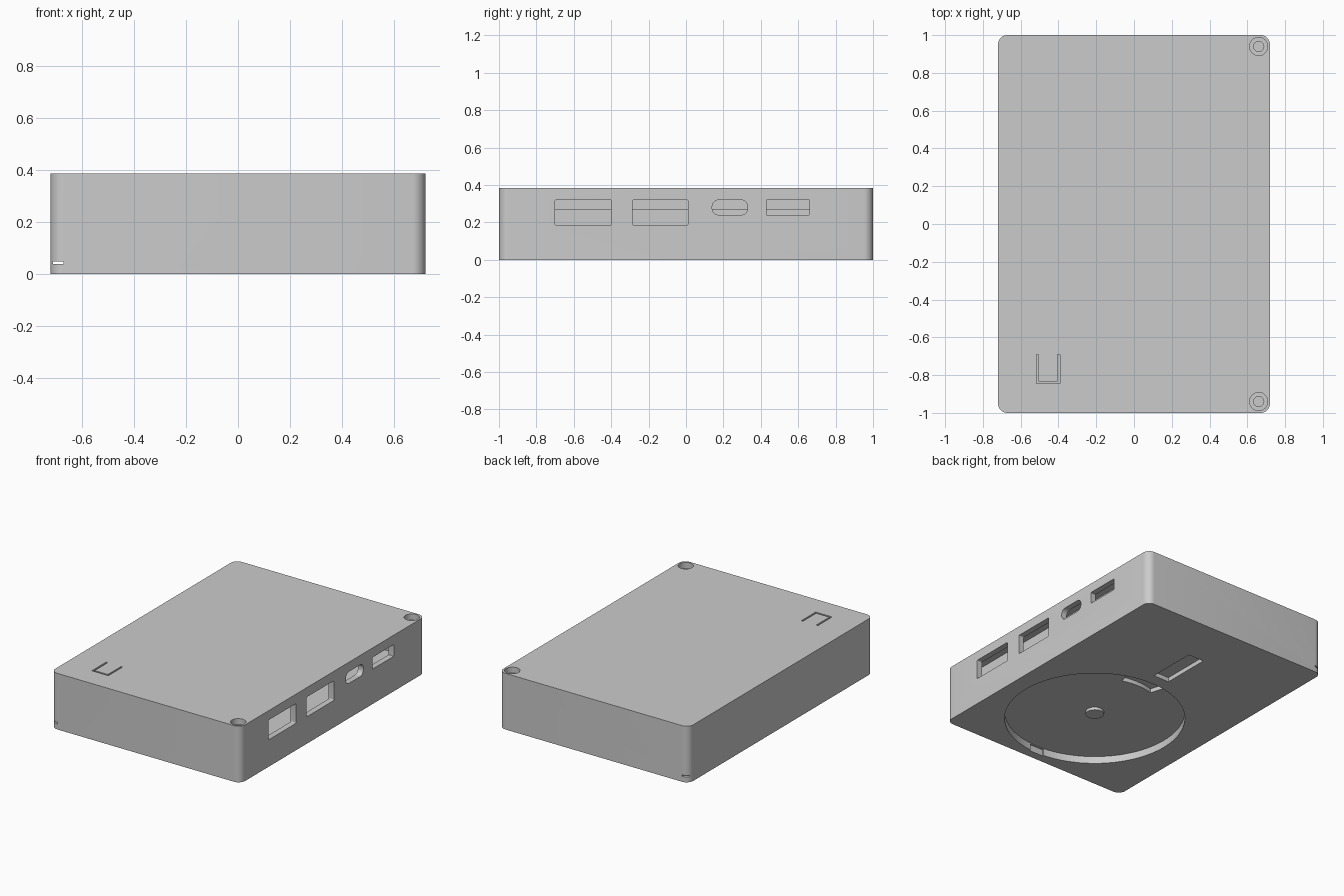
import bpy, bmesh, math

if "Cube" in bpy.data.objects:
    bpy.data.objects.remove(bpy.data.objects["Cube"])

gray = bpy.data.materials.new("case gray")
gray.diffuse_color = (0.6, 0.6, 0.6, 1)
gray.use_nodes = True
gray.node_tree.nodes["Principled BSDF"].inputs["Base Color"].default_value = gray.diffuse_color


def rounded(u0, u1, v0, v1, r=0.0, n=8):
    """Outline of a rectangle with rounded corners."""
    if r == 0:
        return [(u0, v0), (u1, v0), (u1, v1), (u0, v1)]
    pts = []
    corners = [(u1 - r, v1 - r), (u0 + r, v1 - r), (u0 + r, v0 + r), (u1 - r, v0 + r)]
    for k, (cu, cv) in enumerate(corners):
        for i in range(n + 1):
            a = math.pi / 2 * (k + i / n)
            pts.append((cu + r * math.cos(a), cv + r * math.sin(a)))
    return pts


def circle(cx, cy, r, n=48):
    return [(cx + r * math.cos(2 * math.pi * i / n), cy + r * math.sin(2 * math.pi * i / n))
            for i in range(n)]


def prism(name, outline, a, b, axis="z"):
    """Extrude an outline from a to b along z, or along x for a (y, z) outline."""
    bm = bmesh.new()
    place = (lambda u, v, w: (u, v, w)) if axis == "z" else (lambda u, v, w: (w, u, v))
    low = [bm.verts.new(place(u, v, a)) for u, v in outline]
    top = [bm.verts.new(place(u, v, b)) for u, v in outline]
    bm.faces.new(low)
    bm.faces.new(top)
    n = len(outline)
    for i in range(n):
        j = (i + 1) % n
        bm.faces.new((low[i], low[j], top[j], top[i]))
    bmesh.ops.recalc_face_normals(bm, faces=bm.faces)
    mesh = bpy.data.meshes.new(name)
    bm.to_mesh(mesh)
    bm.free()
    mesh.materials.append(gray)
    ob = bpy.data.objects.new(name, mesh)
    bpy.context.collection.objects.link(ob)
    return ob


def combine(tool, operation="DIFFERENCE"):
    """Apply a boolean to the case and remove the tool."""
    tool.hide_render = True
    bpy.context.view_layer.objects.active = case
    mod = case.modifiers.new("bool", "BOOLEAN")
    mod.operation = operation
    mod.solver = "EXACT"
    mod.object = tool
    bpy.ops.object.modifier_apply(modifier=mod.name)
    bpy.data.objects.remove(tool)


# hollow case
case = prism("case", rounded(-0.72, 0.72, -1, 1, 0.05), 0, 0.385)
combine(prism("cavity", rounded(-0.68, 0.68, -0.96, 0.96, 0.02), 0.095, 0.345))

# inner lid rib behind the ports
combine(prism("lid_rib", rounded(0.58, 0.61, -0.85, 0.85), 0.27, 0.36), "UNION")

# screw posts with counterbored holes
for y in (-0.94, 0.94):
    combine(prism("screw_post", circle(0.66, y, 0.055), 0.08, 0.36), "UNION")
    combine(prism("counterbore", circle(0.66, y, 0.048), 0.345, 0.4))
    combine(prism("screw_hole", circle(0.66, y, 0.027), 0.15, 0.4))

# connector openings in the right wall
for y0, y1, z0, r in ((-0.70, -0.40, 0.185, 0.006), (-0.285, 0.01, 0.185, 0.006),
                      (0.14, 0.33, 0.24, 0.036), (0.43, 0.66, 0.24, 0.004)):
    combine(prism("port", rounded(y0, y1, z0, 0.32, r), 0.65, 0.75, "x"))

# U-shaped slit around the push tab
for x0, x1, y0, y1 in ((-0.517, -0.505, -0.845, -0.69), (-0.404, -0.392, -0.845, -0.69),
                       (-0.517, -0.392, -0.845, -0.833)):
    combine(prism("tab_slit", rounded(x0, x1, y0, y1), 0.33, 0.4))

# round mount recess underneath, with centre boss, edge notch and arc slot
CX, CY = 0.025, -0.36
combine(prism("mount_recess", circle(CX, CY, 0.575, 96), -0.05, 0.05))
combine(prism("mount_boss", circle(CX, CY, 0.058), 0.03, 0.06), "UNION")
angles = [math.radians(74 + 32 * i / 12) for i in range(13)]
arc = [(CX + 0.43 * math.cos(a), CY + 0.43 * math.sin(a)) for a in angles]
arc += [(CX + 0.53 * math.cos(a), CY + 0.53 * math.sin(a)) for a in reversed(angles)]
combine(prism("arc_slot", arc, 0.02, 0.078))
combine(prism("edge_notch", rounded(CX - 0.055, CX + 0.055, -0.942, -0.88), -0.05, 0.045))

# rectangular recess underneath
combine(prism("latch_recess", rounded(CX - 0.06, CX + 0.06, 0.30, 0.645), -0.05, 0.03))

# thin channel along the lower left edge
combine(prism("edge_channel", rounded(-0.712, -0.67, -1.1, 1.1), 0.037, 0.047))

bpy.ops.object.select_all(action="DESELECT")
case.select_set(True)
bpy.context.view_layer.objects.active = case
bpy.ops.object.shade_smooth_by_angle(angle=math.radians(30))
